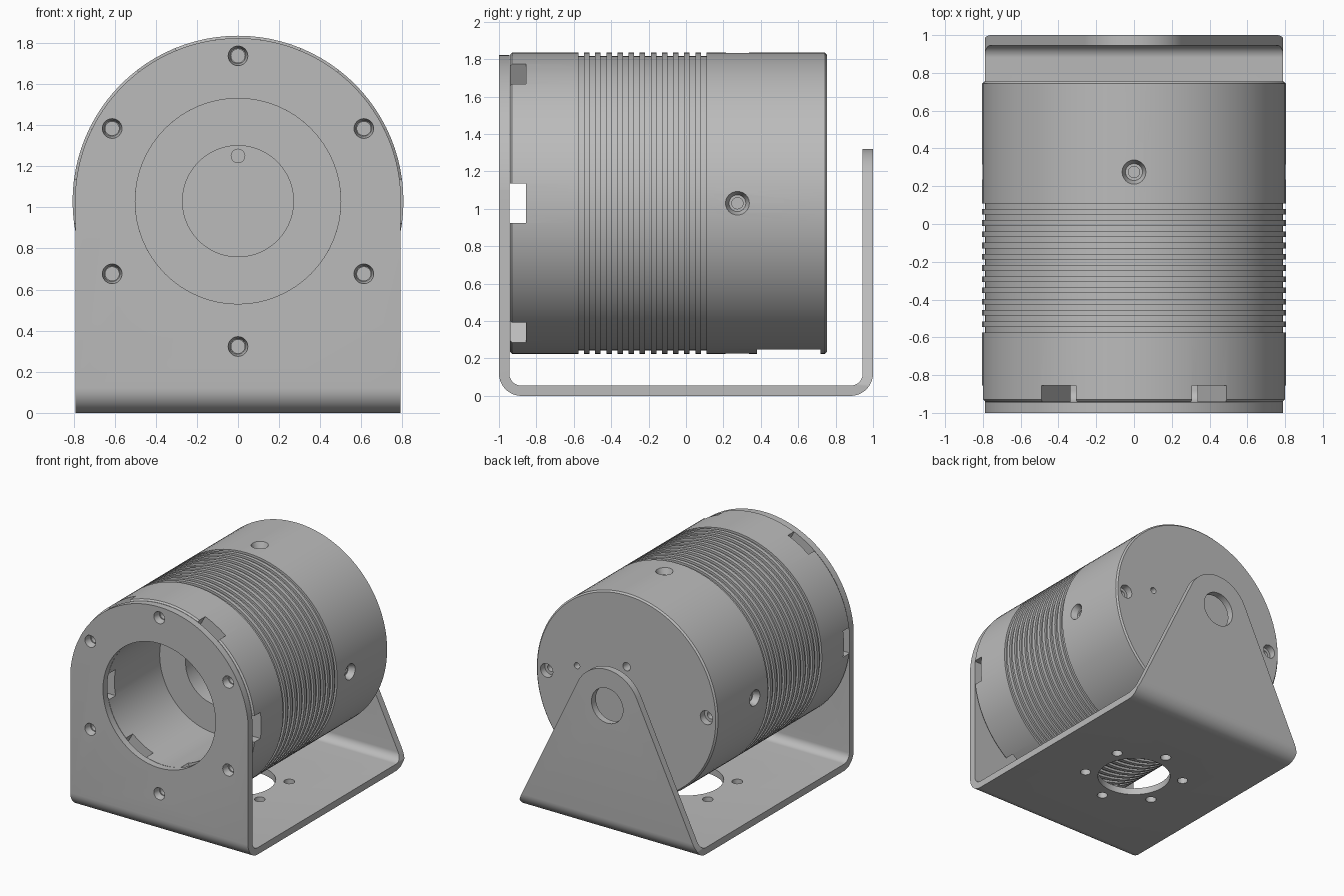
import bpy, bmesh
from math import sin, cos, pi, radians
from mathutils import Vector, Matrix

if "Cube" in bpy.data.objects:
    bpy.data.objects.remove(bpy.data.objects["Cube"])

AXIS_Z = 1.03
HALF_W = 0.79

grey = bpy.data.materials.new("machined_grey")
grey.use_nodes = True
colour = (0.5, 0.5, 0.5, 1)
grey.diffuse_color = colour
grey.node_tree.nodes["Principled BSDF"].inputs["Base Color"].default_value = colour


def finish(name, bm):
    bmesh.ops.recalc_face_normals(bm, faces=bm.faces)
    mesh = bpy.data.meshes.new(name)
    bm.to_mesh(mesh)
    bm.free()
    mesh.materials.append(grey)
    obj = bpy.data.objects.new(name, mesh)
    bpy.context.collection.objects.link(obj)
    return obj


def prism(name, points, depth):
    """Extrude a closed outline of 3D points along a vector."""
    bm = bmesh.new()
    face = bm.faces.new([bm.verts.new(p) for p in points])
    new = bmesh.ops.extrude_face_region(bm, geom=[face])["geom"]
    verts = [v for v in new if isinstance(v, bmesh.types.BMVert)]
    bmesh.ops.translate(bm, verts=verts, vec=Vector(depth))
    return finish(name, bm)


def drill(start, end, r1, r2=None):
    """Round cutter running from start to end."""
    start, end = Vector(start), Vector(end)
    d = end - start
    bm = bmesh.new()
    place = Matrix.Translation((start + end) / 2) @ d.to_track_quat("Z", "Y").to_matrix().to_4x4()
    bmesh.ops.create_cone(bm, cap_ends=True, segments=64 if r1 > 0.09 else 24, radius1=r1,
                          radius2=r1 if r2 is None else r2, depth=d.length, matrix=place)
    return finish("cutter", bm)


def activate(obj):
    bpy.ops.object.select_all(action="DESELECT")
    obj.select_set(True)
    bpy.context.view_layer.objects.active = obj


def cut(obj, cutter):
    cutter.hide_render = True
    activate(obj)
    mod = obj.modifiers.new("cut", "BOOLEAN")
    mod.operation = "DIFFERENCE"
    mod.solver = "EXACT"
    mod.object = cutter
    bpy.ops.object.modifier_apply(modifier=mod.name)
    bpy.data.objects.remove(cutter)


def smooth(obj):
    activate(obj)
    bpy.ops.object.shade_smooth_by_angle(angle=radians(30))


def arc(cx, cy, r, a0, a1, n):
    steps = [radians(a0 + (a1 - a0) * i / n) for i in range(n + 1)]
    return [(cx + r * cos(a), cy + r * sin(a)) for a in steps]


def around(angle, r, y):
    a = radians(angle)
    return Vector((r * cos(a), y, AXIS_Z + r * sin(a)))


# Housing: lathed shell with cavity, bore and cooling grooves
R = 0.805
profile = [(0, 0.65), (0.27, 0.65), (0.27, -0.28), (0.5, -0.28),
           (0.5, -0.942), (R - 0.012, -0.942), (R, -0.93)]
for i in range(12):
    y = -0.575 + i * 0.0595
    profile += [(R, y), (R - 0.018, y), (R - 0.018, y + 0.03), (R, y + 0.03)]
profile += [(R, 0.743), (R - 0.012, 0.755), (0, 0.755)]

bm = bmesh.new()
ring = [bm.verts.new((r, y, AXIS_Z)) for r, y in profile]
edges = [bm.edges.new(pair) for pair in zip(ring, ring[1:])]
bmesh.ops.spin(bm, geom=ring + edges, cent=(0, 0, AXIS_Z), axis=(0, 1, 0),
               angle=2 * pi, steps=96, use_duplicate=False)
bmesh.ops.remove_doubles(bm, verts=bm.verts, dist=0.0005)
housing = finish("housing", bm)

# Radial slots behind the front plate
for k in range(6):
    side = around(60 * k + 90, 0.105, 0) - Vector((0, 0, AXIS_Z))
    inner, outer = around(60 * k, 0.4, -0.96), around(60 * k, 0.9, -0.96)
    cut(housing, prism("cutter", [inner - side, outer - side, outer + side, inner + side],
                       (0, 0.105, 0)))

# Front screw holes
for k in range(6):
    cut(housing, drill(around(60 * k + 30, 0.707, -0.96), around(60 * k + 30, 0.707, -0.82), 0.033))

# Flat mounting pad underneath
cut(housing, prism("cutter", [(-0.3, 0.38, 0.1), (0.3, 0.38, 0.1), (0.3, 0.72, 0.1),
                              (-0.3, 0.72, 0.1)], (0, 0, 0.147)))

# Countersunk side holes
for k in range(4):
    a = 90 * k
    cut(housing, drill(around(a, 0.82, 0.275), around(a, 0.755, 0.275), 0.07, 0.045))
    cut(housing, drill(around(a, 0.78, 0.275), around(a, 0.69, 0.275), 0.03))

# Rear screw recesses, vent hole and cable hole
for a in (0, 180):
    cut(housing, drill(around(a, 0.71, 0.78), around(a, 0.71, 0.7), 0.055))
    cut(housing, drill(around(a, 0.71, 0.72), around(a, 0.71, 0.62), 0.03))
cut(housing, drill((0.44, 0.78, 1.14), (0.44, 0.69, 1.14), 0.025))
cut(housing, drill((0, 0.6, 1.25), (0, 0.8, 1.25), 0.033))
smooth(housing)

# Bracket: bent sheet in a U shape
T, B = 0.055, 0.12
outside = [(-1, 1.9)] + arc(-1 + B, B, B, 180, 270, 10) + arc(1 - B, B, B, 270, 360, 10) + [(1, 1.4)]
inside = ([(1 - T, 1.4)] + arc(1 - B, B, B - T, 360, 270, 10)
          + arc(-1 + B, B, B - T, 270, 180, 10) + [(-1 + T, 1.9)])
bracket = prism("bracket", [(-HALF_W, y, z) for y, z in outside + inside], (2 * HALF_W, 0, 0))

# Rounded top of the front plate
arch = arc(0, AXIS_Z, HALF_W + 0.003, 0, 180, 64)
outline = [(1, AXIS_Z)] + arch + [(-1, AXIS_Z), (-1, 2), (1, 2)]
cut(bracket, prism("cutter", [(x, -1.1, z) for x, z in outline], (0, 0.3, 0)))

# Tapered rear arm with a rounded tip
tip = arc(0, AXIS_Z, 0.29, 25.8, 154.2, 32)
outline = [(1, 0.06), (HALF_W, 0.06)] + tip + [(-HALF_W, 0.06), (-1, 0.06), (-1, 2), (1, 2)]
cut(bracket, prism("cutter", [(x, 0.8, z) for x, z in outline], (0, 0.3, 0)))

# Bracket openings and screw holes
cut(bracket, drill((0, -1.1, AXIS_Z), (0, -0.9, AXIS_Z), 0.5))
cut(bracket, drill((0, 0.9, AXIS_Z), (0, 1.1, AXIS_Z), 0.14))
cut(bracket, drill((0, 0, -0.1), (0, 0, 0.1), 0.275))
for k in range(6):
    a = 60 * k + 30
    cut(bracket, drill(around(a, 0.707, -1.01), around(a, 0.707, -0.93), 0.05, 0.035))
    x, y = 0.375 * cos(radians(a)), 0.375 * sin(radians(a))
    cut(bracket, drill((x, y, -0.1), (x, y, 0.1), 0.04))
smooth(bracket)
